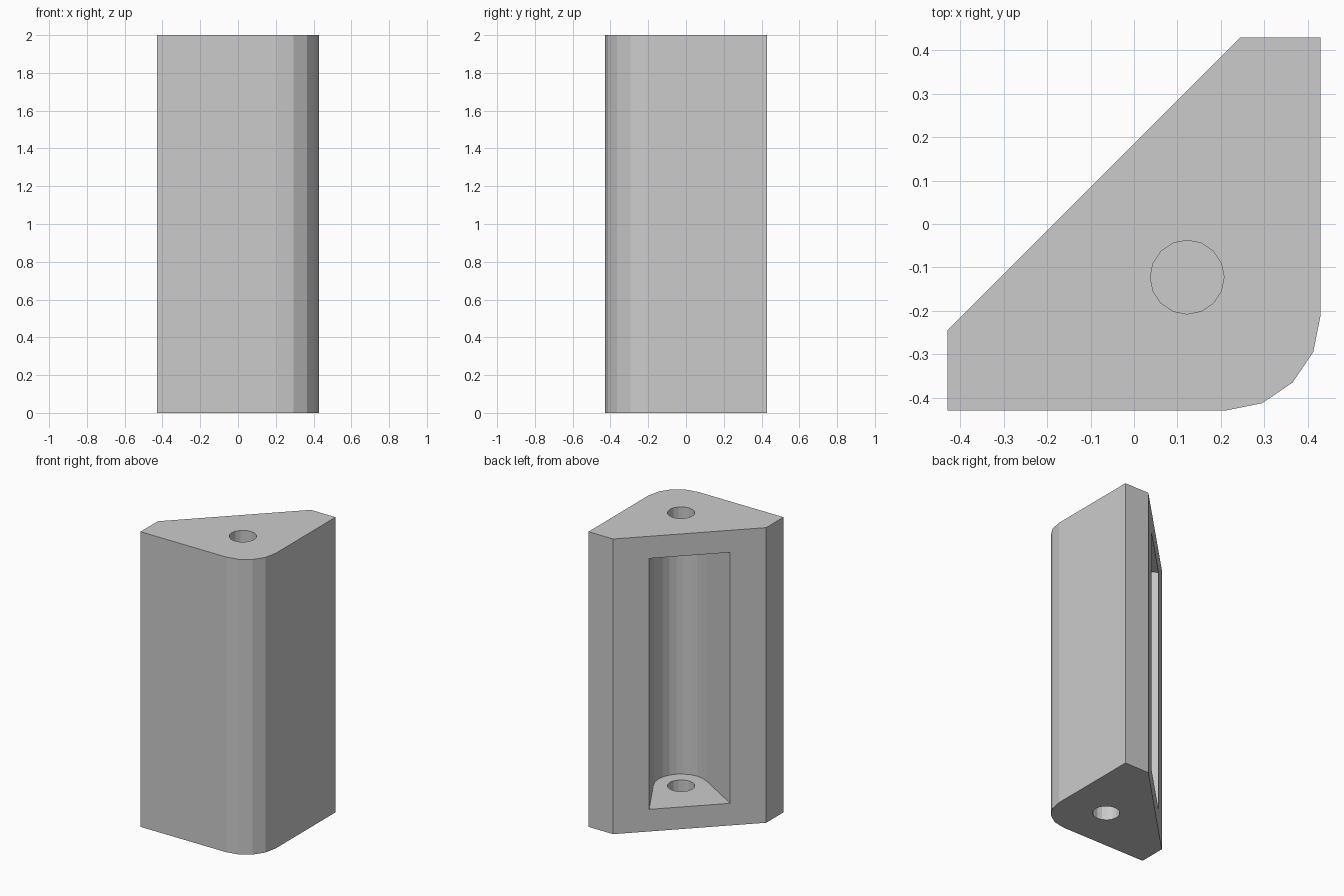
import bpy, bmesh
from math import sin, cos, pi, radians
from mathutils import Vector

if "Cube" in bpy.data.objects:
    bpy.data.objects.remove(bpy.data.objects["Cube"])

grey = bpy.data.materials.new("plain grey")
grey.use_nodes = True
colour = (0.6, 0.6, 0.6, 1)
grey.diffuse_color = colour
grey.node_tree.nodes["Principled BSDF"].inputs["Base Color"].default_value = colour


def arc(cx, cy, r, start, end, steps):
    angles = [radians(start + (end - start) * i / steps) for i in range(steps + 1)]
    return [(cx + r * cos(a), cy + r * sin(a)) for a in angles]


def prism(name, outline, bottom, top):
    bm = bmesh.new()
    face = bm.faces.new([bm.verts.new((x, y, bottom)) for x, y in outline])
    grown = bmesh.ops.extrude_face_region(bm, geom=[face])["geom"]
    verts = [v for v in grown if isinstance(v, bmesh.types.BMVert)]
    bmesh.ops.translate(bm, verts=verts, vec=(0, 0, top - bottom))
    bmesh.ops.recalc_face_normals(bm, faces=bm.faces)
    mesh = bpy.data.meshes.new(name)
    bm.to_mesh(mesh)
    bm.free()
    mesh.materials.append(grey)
    obj = bpy.data.objects.new(name, mesh)
    bpy.context.collection.objects.link(obj)
    return obj


def cut(target, cutter):
    mod = target.modifiers.new("cut", "BOOLEAN")
    mod.operation, mod.solver, mod.object = "DIFFERENCE", "EXACT", cutter
    bpy.context.view_layer.objects.active = target
    bpy.ops.object.modifier_apply(modifier=mod.name)
    bpy.data.objects.remove(cutter)


# Corner block: square with one rounded corner and a diagonal rear face
H, N, R = 0.43, 0.245, 0.22
outline = [(-H, -H)] + arc(H - R, R - H, R, -90, 0, 4) + [(H, H), (N, H), (-H, -N)]
block = prism("corner_block", outline, 0, 2)

# Pocket: opens through the diagonal face, tapers to a round back
C = 0.1225
mid = Vector(((N - H) / 2, (H - N) / 2))
along = Vector((1, 1)).normalized()
outward = Vector((-1, 1)).normalized()
right_lip, left_lip = mid - along * 0.2525, mid + along * 0.2525
pocket = arc(C, -C, 0.17, -45 - 76, -45 + 76, 10)
pocket += [left_lip, left_lip + outward * 0.2, right_lip + outward * 0.2, right_lip]
cut(block, prism("pocket_cutter", pocket, 0.15, 1.85))

# Screw holes: open through the floor, blind in the top
circle = arc(C, -C, 0.085, 0, 360, 16)[:-1]
cut(block, prism("floor_hole_cutter", circle, -0.1, 0.3))
cut(block, prism("top_hole_cutter", circle, 1.86, 2.1))
